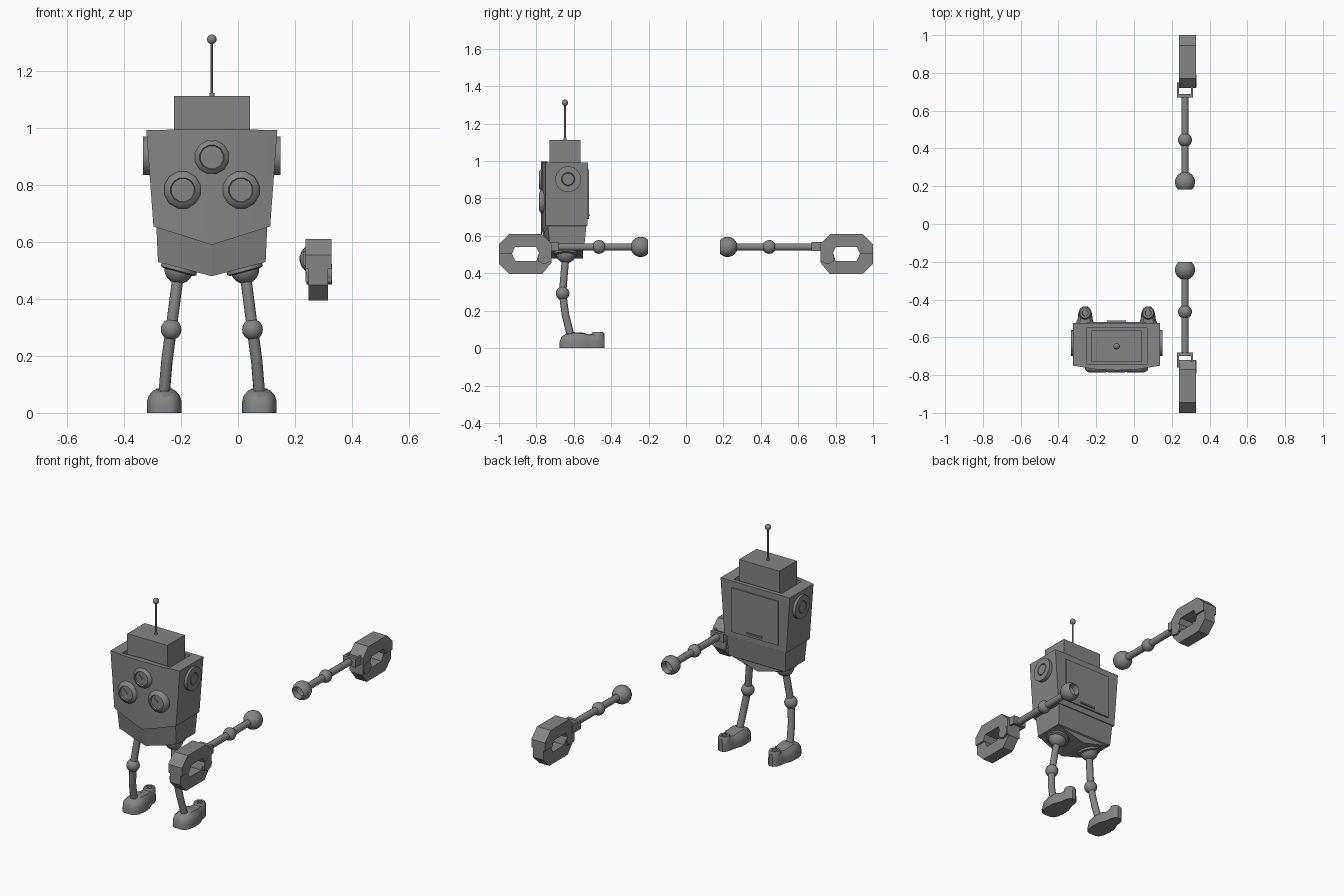
import bpy, bmesh, math
from mathutils import Vector

if "Cube" in bpy.data.objects:
    bpy.data.objects.remove(bpy.data.objects["Cube"])

metal = bpy.data.materials.new("dark_grey_metal")
metal.diffuse_color = (0.235, 0.235, 0.235, 1)
metal.use_nodes = True
metal.node_tree.nodes["Principled BSDF"].inputs["Base Color"].default_value = metal.diffuse_color
CX, CY = -0.092, -0.647      # body centre line


def finish(name, bm, smooth=True):
    bmesh.ops.remove_doubles(bm, verts=bm.verts, dist=1e-5)
    bmesh.ops.recalc_face_normals(bm, faces=bm.faces)
    me = bpy.data.meshes.new(name)
    bm.to_mesh(me)
    bm.free()
    ob = bpy.data.objects.new(name, me)
    bpy.context.collection.objects.link(ob)
    me.materials.append(metal)
    if smooth:
        bpy.ops.object.select_all(action='DESELECT')
        ob.select_set(True)
        bpy.context.view_layer.objects.active = ob
        bpy.ops.object.shade_smooth_by_angle(angle=math.radians(35))
    return ob


def loft(name, rings, smooth=True):
    """Skin a list of equal-length point rings and cap both ends."""
    bm = bmesh.new()
    vs = [[bm.verts.new(p) for p in r] for r in rings]
    n = len(rings[0])
    for a, b in zip(vs, vs[1:]):
        for i in range(n):
            j = (i + 1) % n
            bm.faces.new((a[i], a[j], b[j], b[i]))
    bm.faces.new(vs[0])
    bm.faces.new(vs[-1])
    return finish(name, bm, smooth)


def lathe(name, profile, loc, axis=(0, 0, 1), seg=16):
    """Revolve (radius, height) points about an axis through loc."""
    q = Vector(axis).to_track_quat('Z', 'Y')
    bm = bmesh.new()
    rows = []
    for r, h in profile:
        rows.append([bm.verts.new(Vector(loc) + q @ Vector((
            r * math.cos(2 * math.pi * (k + .5) / seg),
            r * math.sin(2 * math.pi * (k + .5) / seg), h))) for k in range(seg)])
    for a, b in zip(rows, rows[1:]):
        for k in range(seg):
            j = (k + 1) % seg
            bm.faces.new((a[k], a[j], b[j], b[k]))
    bmesh.ops.dissolve_degenerate(bm, dist=1e-6, edges=bm.edges)
    return finish(name, bm)


def arc(r, a0, a1, n=8):
    """Profile points on a circle, angles in degrees from the -axis pole."""
    return [(r * math.sin(math.radians(a0 + (a1 - a0) * i / n)),
             -r * math.cos(math.radians(a0 + (a1 - a0) * i / n))) for i in range(n + 1)]


def ball(name, loc, r):
    return lathe(name, arc(r, 0, 180, 10), loc)


def rod(name, a, b, r, seg=12):
    d = Vector(b) - Vector(a)
    return lathe(name, [(0, 0), (r, 0), (r, d.length), (0, d.length)], a, d, seg)


def box(name, x0, x1, y0, y1, z0, z1):
    return loft(name, [[(x0, y0, z), (x1, y0, z), (x1, y1, z), (x0, y1, z)] for z in (z0, z1)], False)


def slab(name, outline, x0, x1):
    """Extrude a (y, z) outline along x."""
    return loft(name, [[(x, y, z) for y, z in outline] for x in (x0, x1)], False)


# Torso rings: two back corners, then five columns across the bowed front
COLS = (1, 0.5, 0, -0.5, -1)


def torso_ring(w, back, corner, mid, z_back, z_front, z_mid):
    pts = [(CX - w, back, z_back), (CX + w, back, z_back)]
    for u in COLS:
        t = 1 - abs(u)
        bow = 1 - u * u
        pts.append((CX + u * w, corner + (mid - corner) * bow, z_front + (z_mid - z_front) * t))
    return pts


loft("chest", [
    torso_ring(0.205, -0.527, -0.75, -0.775, 0.655, 0.655, 0.59),
    torso_ring(0.23, -0.525, -0.75, -0.775, 0.993, 0.993, 0.998),
    torso_ring(0.16, -0.55, -0.74, -0.74, 0.993, 0.993, 0.998),
    torso_ring(0.16, -0.55, -0.74, -0.74, 0.965, 0.965, 0.965)])
loft("pelvis", [
    torso_ring(0.196, -0.53, -0.742, -0.767, 0.68, 0.68, 0.62),
    torso_ring(0.189, -0.545, -0.725, -0.745, 0.53, 0.53, 0.48),
    # keel along the underside
    [(CX - .15, -.56, .52), (CX + .15, -.56, .52), (CX + .15, -.71, .52), (CX + .075, -.715, .50),
     (CX, -.72, .482), (CX - .075, -.715, .50), (CX - .15, -.71, .52)]], False)
# wedge giving the underside its shallow V from front to back
loft("pelvis_keel", [[(CX - .189, y, .53), (CX, y, .48), (CX + .189, y, .53), (CX, y, .60)]
                     for y in (-.73, -.552)], False)

# Back door with its handle
box("back_door", CX - .155, CX + .155, -.53, -.519, .69, .955)
box("door_handle", CX - .05, CX + .05, -.522, -.512, .705, .715)

# Head and antenna
box("head", -.225, .042, -.73, -.565, .96, 1.113)
rod("antenna_base", (CX, CY, 1.11), (CX, CY, 1.124), .009)
rod("antenna_rod", (CX, CY, 1.11), (CX, CY, 1.31), .0045, 8)
ball("antenna_tip", (CX, CY, 1.312), .017)

# Chest dials with needles
for i, (dx, z, r) in enumerate(((0, .898, .063), (-.102, .783, .067), (.102, .783, .067))):
    lathe(f"dial_{i}", [(r, -.03), (r, .012), (r * .93, .02), (.044, .03), (.041, .022), (0, .022)],
          (CX + dx, -.757, z), (0, -1, 0), 12)
    loft(f"needle_{i}", [[(CX + dx - .022, y, z + .018), (CX + dx - .018, y, z + .022),
                          (CX + dx + .004, y, z), (CX + dx, y, z - .004)] for y in (-.778, -.784)], False)

for s, side in ((-1, "left"), (1, "right")):
    # Shoulder disc with a raised hub ring
    lathe(f"{side}_shoulder_disc", [(.069, 0), (.069, .042), (.036, .042), (.034, .036), (.031, .042), (0, .042)],
          (CX + s * .2, -.63, .903), (s, 0, 0), 20)
    # Hip socket, perpendicular to the sloping underside
    n = Vector((s * .26, 0, -.96)).normalized()
    hip = Vector((CX + s * .115, -.642, .507))
    lathe(f"{side}_hip_flange", [(0, -.02), (.064, -.02), (.066, .008), (.055, .012), (0, .012)], hip, n, 16)
    lathe(f"{side}_hip_dome", arc(.052, 90, 180, 6), hip + n * .002, n, 16)
    # Leg
    knee = Vector((CX + s * .143, -.66, .293))
    shin = Vector((CX + s * .158, -.645, .18))
    ankle = Vector((CX + s * .168, -.615, .06))
    rod(f"{side}_thigh", hip, knee, .02)
    ball(f"{side}_knee", knee, .037)
    rod(f"{side}_upper_shin", knee, shin, .02)
    ball(f"{side}_shin_bend", shin, .02)
    rod(f"{side}_lower_shin", shin, ankle, .02)
    # Foot: domed sections from the broad end to the narrow end
    fx = CX + s * .167
    dome = ((-1, 0), (-1, .45), (-.9, .72), (-.6, .95), (0, 1), (.6, .95), (.9, .72), (1, .45), (1, 0))
    secs = ((-.675, .025, .035), (-.668, .04, .058), (-.645, .054, .076), (-.6, .061, .085), (-.55, .058, .082),
            (-.52, .046, .073), (-.50, .039, .077), (-.475, .037, .08), (-.45, .028, .08), (-.436, .012, .074))
    loft(f"{side}_foot", [[(fx + u * w, y, v * h) for u, v in dome] for y, w, h in secs])
    # Open collar on the narrow end of the foot
    lathe(f"{side}_foot_collar", [(.034, .03), (.034, .076), (.028, .086), (.016, .086), (.014, .06), (0, .06)],
          (fx, -.471, 0), seg=16)

# Detached arms, mirrored front to back
AX, AZ = .27, .541
upper = [(.72, .46), (.72, .56), (.77, .61), (.945, .61), (1, .555), (1, .505), (.93, .505),
         (.915, .54), (.80, .54), (.785, .505), (.79, .46)]
lower = [(.72, .455), (.77, .395), (.945, .395), (1, .45), (1, .505), (.93, .505), (.912, .465),
         (.80, .465), (.79, .5), (.76, .525), (.72, .5)]
for s, o, side in ((-1, .02, "front"), (1, 0, "rear")):
    P = lambda d: (AX, s * d, AZ)
    # Hollow shoulder ball, open toward the middle
    lathe(f"{side}_arm_ball", [(0, .01), (.03, -.005), (.035, -.04)] + arc(.054, 42, 180, 9),
          P(.222 + o), (0, s, 0), 18)
    rod(f"{side}_upper_arm", P(.25 + o), P(.445 + o), .02)
    ball(f"{side}_elbow", P(.445 + o), .037)
    rod(f"{side}_forearm", P(.445 + o), P(.685), .02)
    # Wrist fork
    for part, x0, x1, d0, d1 in (("plate", .228, .312, .67, .688), ("prong_in", .228, .238, .67, .75),
                                 ("prong_out", .302, .312, .67, .75)):
        box(f"{side}_wrist_{part}", x0, x1, *sorted((s * (d0 + o * .5), s * (d1 + o * .5))), .518, .568)
    # Claw jaws and pivot
    slab(f"{side}_upper_jaw", [(s * d, z) for d, z in upper], .237, .328)
    slab(f"{side}_lower_jaw", [(s * d, z) for d, z in lower], .247, .317)
    rod(f"{side}_claw_pivot", (.24, s * .757, .487), (.331, s * .757, .487), .036, 16)
